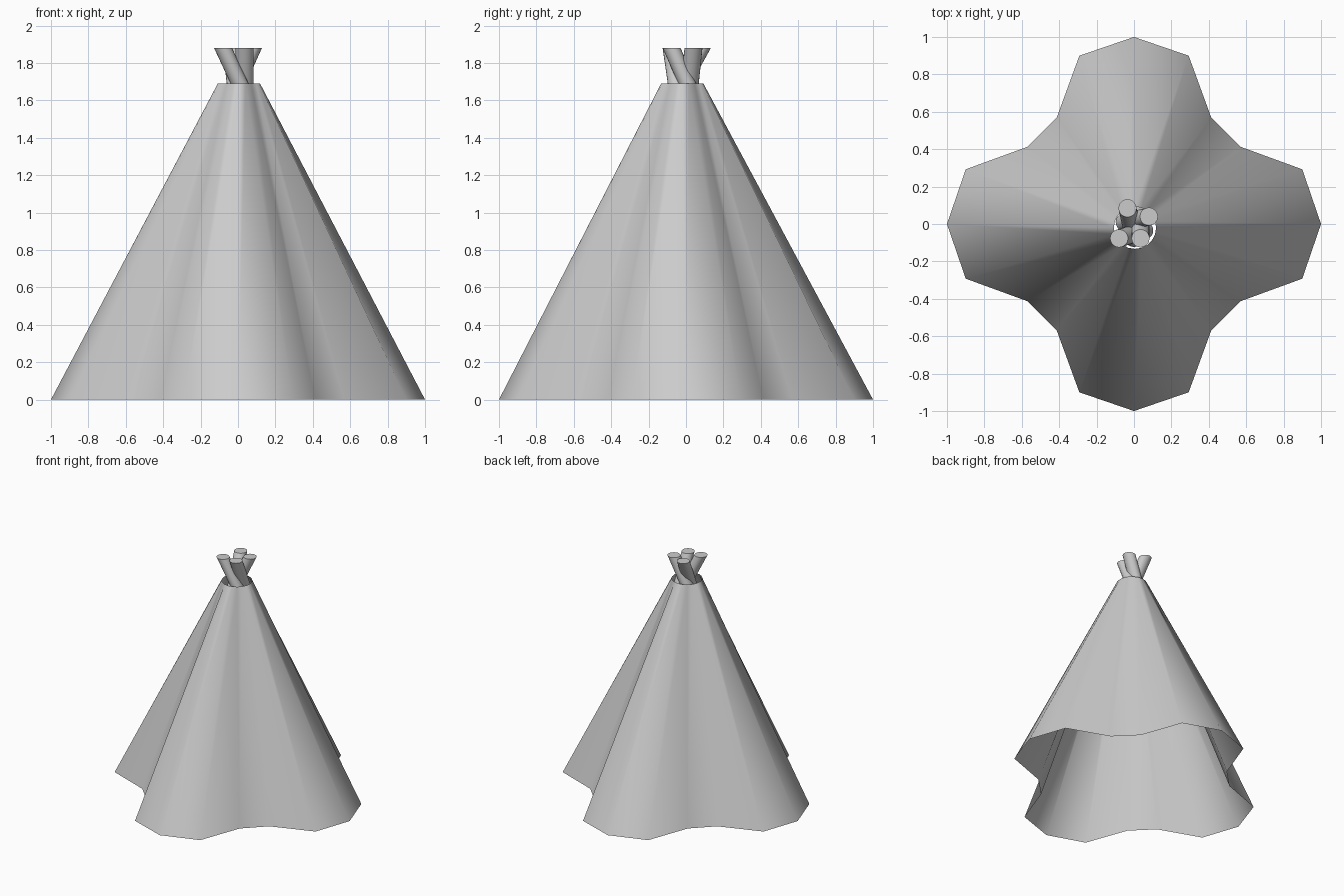
import bpy
import bmesh
import math

if "Cube" in bpy.data.objects:
    bpy.data.objects.remove(bpy.data.objects["Cube"])


def make_object(name, bm, angle):
    bmesh.ops.recalc_face_normals(bm, faces=bm.faces)
    mesh = bpy.data.meshes.new(name)
    bm.to_mesh(mesh)
    bm.free()
    obj = bpy.data.objects.new(name, mesh)
    bpy.context.collection.objects.link(obj)
    bpy.ops.object.select_all(action='DESELECT')
    obj.select_set(True)
    bpy.context.view_layer.objects.active = obj
    bpy.ops.object.shade_smooth_by_angle(angle=math.radians(angle))
    return obj


def bridge(bm, low, high):
    n = len(low)
    for i in range(n):
        j = (i + 1) % n
        bm.faces.new((low[i], low[j], high[j], high[i]))


# Tent cover: four-lobed hem tapering to a small round smoke hole, open both ends
LOBE = [1.0, 0.946, 0.703, 0.703, 0.946]   # hem radius, repeated per quadrant
SIDES = 20
HOLE_R, HOLE_X, HOLE_Y, HOLE_Z = 0.113, 0.005, -0.02, 1.69
bm = bmesh.new()
hem, hole = [], []
for i in range(SIDES):
    a = 2 * math.pi * i / SIDES
    r = LOBE[i % 5]
    hem.append(bm.verts.new((r * math.cos(a), r * math.sin(a), 0)))
    hole.append(bm.verts.new((HOLE_X + HOLE_R * math.cos(a),
                              HOLE_Y + HOLE_R * math.sin(a), HOLE_Z)))
bridge(bm, hem, hole)
make_object("tent_cover", bm, 80)

# Crossed pole ends: slanted cylinders cut level at both ends
POLES = [((-0.08, -0.077), (0.055, -0.035)),
         ((0.035, -0.077), (0.035, 0.05)),
         ((0.08, 0.04), (-0.05, 0.01)),
         ((-0.035, 0.085), (0.0, -0.075))]
POLE_R, POLE_TOP, POLE_BOTTOM = 0.048, 1.88, 1.59
for k, (top, bottom) in enumerate(POLES):
    bm = bmesh.new()
    rings = []
    for (cx, cy), z in ((bottom, POLE_BOTTOM), (top, POLE_TOP)):
        rings.append([bm.verts.new((cx + POLE_R * math.cos(t), cy + POLE_R * math.sin(t), z))
                      for t in (2 * math.pi * i / 20 for i in range(20))])
    bridge(bm, *rings)
    for ring in rings:
        bm.faces.new(ring)
    make_object(f"pole_{k + 1}", bm, 40)
